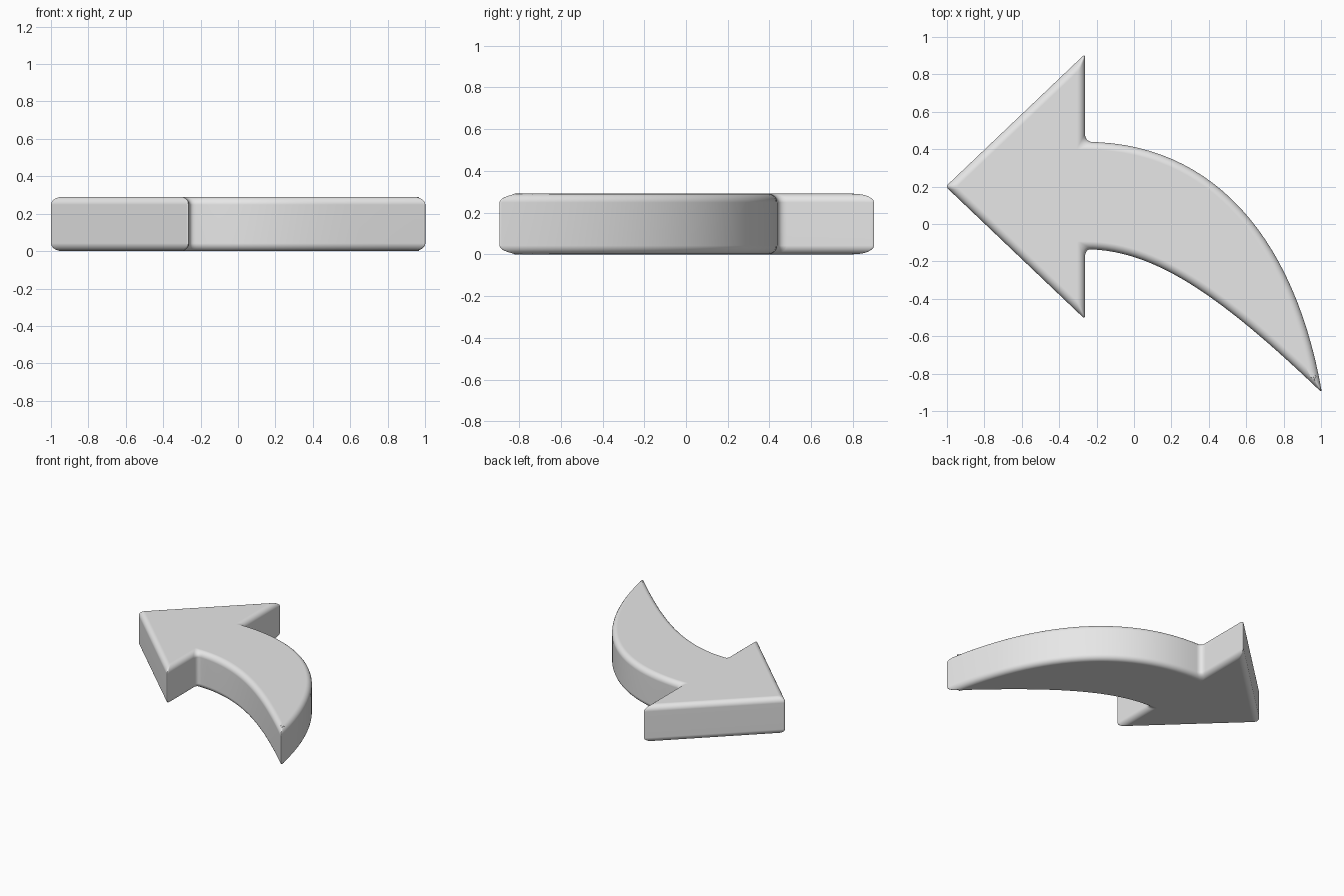
import bpy
import bmesh
import math
from mathutils import Vector

cube = bpy.data.objects.get("Cube")
if cube:
    bpy.data.objects.remove(cube, do_unlink=True)

HEIGHT = 0.29
EDGE = 0.042      # radius of the rounded rims
RIM_STEPS = 6
CURVE_STEPS = 28
CORNER_STEPS = 6


def bezier(p0, p1, p2, p3, steps):
    """Points strictly between the two ends of a cubic curve."""
    pts = []
    for i in range(1, steps):
        t = i / steps
        s = 1 - t
        pts.append(p0 * s**3 + p1 * 3 * s * s * t + p2 * 3 * s * t * t + p3 * t**3)
    return pts


# Sharp outline, counter-clockwise; each entry is (point, corner cut length)
nose = Vector((-1.007, 0.2))
wing_low, wing_high = Vector((-0.262, -0.509)), Vector((-0.262, 0.909))
neck_low, neck_high = Vector((-0.262, -0.135)), Vector((-0.262, 0.439))
tail = Vector((1.005, -0.902))
lower = bezier(neck_low, Vector((0.1, -0.135)), Vector((0.45, -0.37)), tail, CURVE_STEPS)
upper = bezier(tail, Vector((0.86, -0.07)), Vector((0.42, 0.44)), neck_high, CURVE_STEPS)

TIP, FILLET = 0.02, 0.045
outline = [(nose, TIP), (wing_low, TIP), (neck_low, FILLET)]
outline += [(p, 0) for p in lower] + [(tail, TIP)]
outline += [(p, 0) for p in upper] + [(neck_high, FILLET), (wing_high, TIP)]


def ring(inset):
    """Outline moved inwards with mitred corners, then softened at the corners."""
    n = len(outline)
    moved = []
    for i, (p, cut) in enumerate(outline):
        a = (p - outline[i - 1][0]).normalized()
        b = (outline[(i + 1) % n][0] - p).normalized()
        na, nb = Vector((-a.y, a.x)), Vector((-b.y, b.x))
        moved.append(p + (na + nb) * inset / (1 + na.dot(nb)))
    pts = []
    for i, (p, cut) in enumerate(outline):
        q = moved[i]
        if not cut:
            pts.append(q)
            continue
        if cut == FILLET:
            cut *= 1 - 0.8 * inset / EDGE
        before, after = moved[i - 1] - q, moved[(i + 1) % n] - q
        start = q + before.normalized() * min(cut, before.length * 0.8)
        end = q + after.normalized() * min(cut, after.length * 0.8)
        for k in range(CORNER_STEPS + 1):
            t = k / CORNER_STEPS
            pts.append(start * (1 - t)**2 + q * 2 * t * (1 - t) + end * t * t)
    return pts


# Stacked rings: rounded lower rim, straight wall, rounded upper rim
levels = []
for k in range(RIM_STEPS + 1):
    a = math.pi / 2 * k / RIM_STEPS
    levels.append((EDGE * (1 - math.sin(a)), EDGE * (1 - math.cos(a))))
levels += [(inset, HEIGHT - z) for inset, z in reversed(levels)]

bm = bmesh.new()
loops = [[bm.verts.new((p.x, p.y, z)) for p in ring(inset)] for inset, z in levels]
for low, high in zip(loops, loops[1:]):
    n = len(low)
    for i in range(n):
        j = (i + 1) % n
        bm.faces.new((low[i], low[j], high[j], high[i]))
bm.faces.new(list(reversed(loops[0])))
bm.faces.new(loops[-1])
bmesh.ops.recalc_face_normals(bm, faces=bm.faces)

mesh = bpy.data.meshes.new("curved_arrow")
bm.to_mesh(mesh)
bm.free()
arrow = bpy.data.objects.new("curved_arrow", mesh)
bpy.context.collection.objects.link(arrow)

# Plain light grey
grey = bpy.data.materials.new("light_grey")
grey.use_nodes = True
colour = (0.8, 0.8, 0.8, 1)
grey.diffuse_color = colour
grey.node_tree.nodes["Principled BSDF"].inputs["Base Color"].default_value = colour
mesh.materials.append(grey)

# Smooth rims with flat-looking top and bottom
bpy.ops.object.select_all(action="DESELECT")
arrow.select_set(True)
bpy.context.view_layer.objects.active = arrow
bpy.ops.object.shade_smooth_by_angle(angle=math.radians(40))
weighted = arrow.modifiers.new("flat_caps", "WEIGHTED_NORMAL")
weighted.keep_sharp = True
